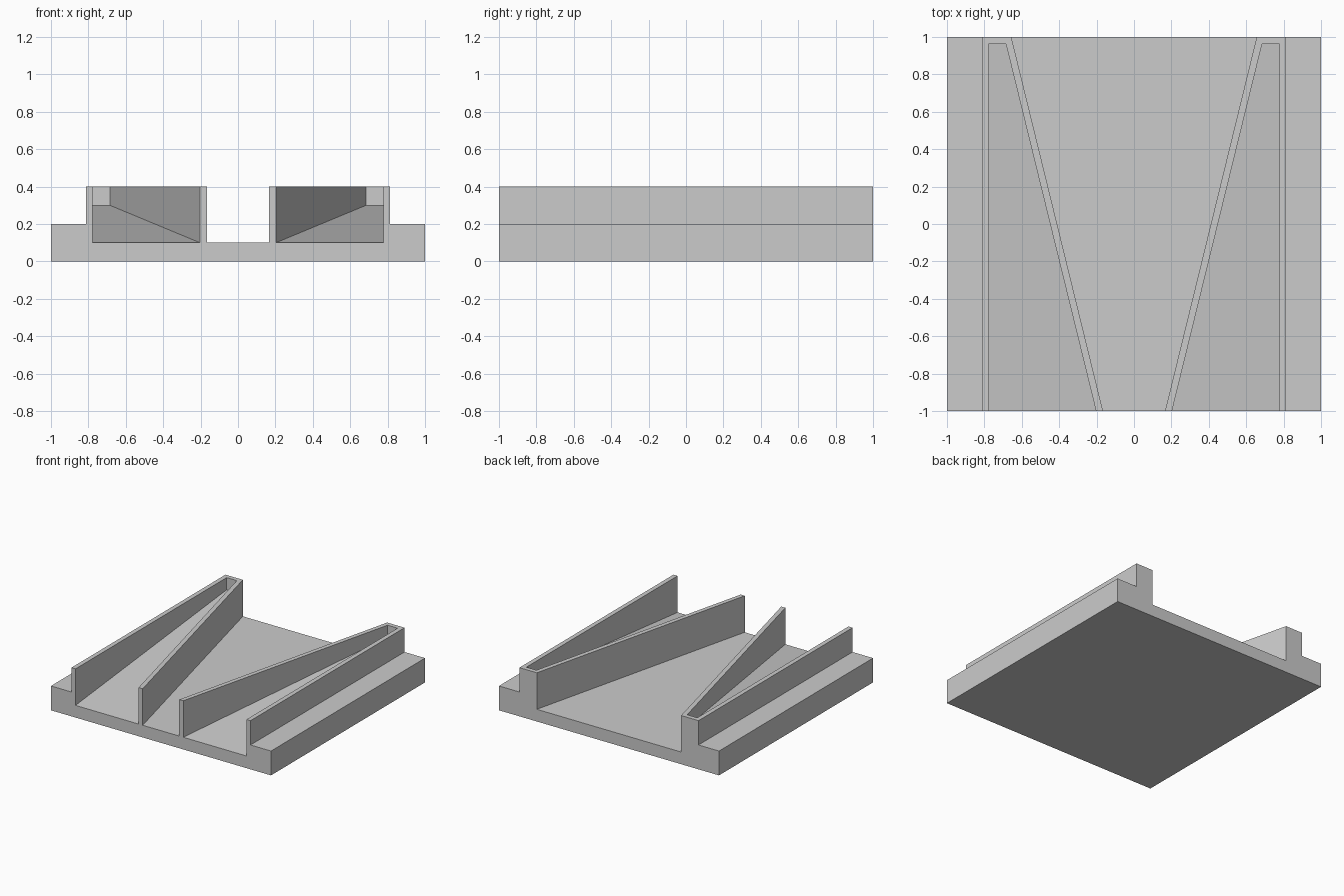
import bpy, bmesh

if "Cube" in bpy.data.objects:
    bpy.data.objects.remove(bpy.data.objects["Cube"])

RAIL_X = 0.814      # outer side of the rails
POCKET_X = 0.777    # outer side of the pockets
POCKET_END = 0.963  # back end of the pockets
OVER = 1.2          # how far the cutters reach past the block


def make_object(name, lower, upper):
    """Solid between two matching point loops."""
    bm = bmesh.new()
    a = [bm.verts.new(p) for p in lower]
    b = [bm.verts.new(p) for p in upper]
    n = len(a)
    bm.faces.new(a)
    bm.faces.new(b)
    for i in range(n):
        j = (i + 1) % n
        bm.faces.new((a[i], a[j], b[j], b[i]))
    bmesh.ops.recalc_face_normals(bm, faces=bm.faces)
    mesh = bpy.data.meshes.new(name)
    bm.to_mesh(mesh)
    bm.free()
    obj = bpy.data.objects.new(name, mesh)
    bpy.context.collection.objects.link(obj)
    return obj


def lerp(a, b, t):
    return a + (b - a) * t


# Stepped block: low side ledges and a raised middle
half = [(1, 0), (1, 0.2), (RAIL_X, 0.2), (RAIL_X, 0.4)]
profile = half + [(-x, z) for x, z in reversed(half)]
base = make_object("slotted_base",
                   [(x, -1, z) for x, z in profile],
                   [(x, 1, z) for x, z in profile])

# Tapered centre channel
front_w, back_w = (lerp(0.166, 0.656, (y + 1) / 2) for y in (-OVER, OVER))
plan = [(-front_w, -OVER), (front_w, -OVER), (back_w, OVER), (-back_w, OVER)]
cutters = [make_object("channel_cutter",
                       [(x, y, 0.1) for x, y in plan],
                       [(x, y, 0.6) for x, y in plan])]

# Mirrored wedge pockets with ramped floors, open at the front
t = (1 - OVER) / (POCKET_END + 1)
x_front, z_front = lerp(0.203, 0.685, t), lerp(0.1, 0.3, t)
for side in (-1, 1):
    floor = [(side * x_front, -OVER, z_front),
             (side * POCKET_X, -OVER, z_front),
             (side * POCKET_X, POCKET_END, 0.3),
             (side * 0.685, POCKET_END, 0.3)]
    cutters.append(make_object("pocket_cutter", floor,
                               [(x, y, 0.6) for x, y, z in floor]))

# Carve the block, then drop the cutters
bpy.context.view_layer.objects.active = base
for cutter in cutters:
    cutter.hide_render = True
    mod = base.modifiers.new("carve", 'BOOLEAN')
    mod.operation = 'DIFFERENCE'
    mod.solver = 'EXACT'
    mod.object = cutter
    bpy.ops.object.modifier_apply(modifier=mod.name)
    bpy.data.objects.remove(cutter)
